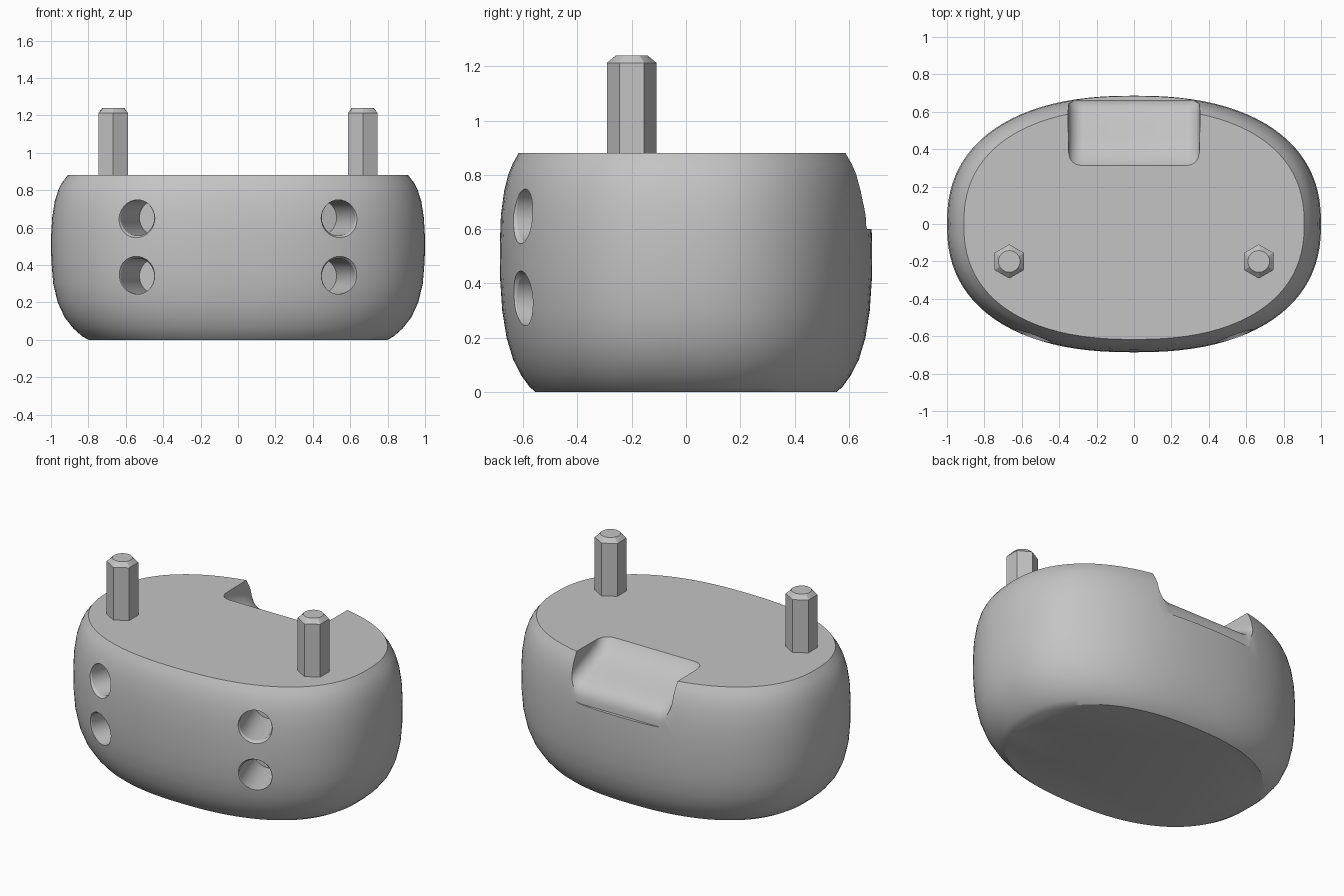
import bpy, bmesh, math
from mathutils import Matrix, Vector

cube = bpy.data.objects.get("Cube")
if cube:
    bpy.data.objects.remove(cube, do_unlink=True)

grey = bpy.data.materials.new("plain grey")
grey.use_nodes = True
GREY = (0.55, 0.55, 0.55, 1)
grey.diffuse_color = GREY
grey.node_tree.nodes["Principled BSDF"].inputs["Base Color"].default_value = GREY


def loft(name, rings):
    """Skin closed rings of equal length and cap both ends."""
    bm = bmesh.new()
    loops = [[bm.verts.new(p) for p in ring] for ring in rings]
    n = len(loops[0])
    for a, b in zip(loops, loops[1:]):
        for i in range(n):
            j = (i + 1) % n
            bm.faces.new((a[i], a[j], b[j], b[i]))
    bm.faces.new(loops[0])
    bm.faces.new(loops[-1])
    bmesh.ops.recalc_face_normals(bm, faces=bm.faces)
    mesh = bpy.data.meshes.new(name)
    bm.to_mesh(mesh)
    bm.free()
    mesh.materials.append(grey)
    obj = bpy.data.objects.new(name, mesh)
    bpy.context.collection.objects.link(obj)
    return obj


def smooth(obj, angle):
    bpy.ops.object.select_all(action="DESELECT")
    obj.select_set(True)
    bpy.context.view_layer.objects.active = obj
    bpy.ops.object.shade_smooth_by_angle(angle=math.radians(angle))


def cut(obj, cutter):
    bpy.context.view_layer.objects.active = obj
    mod = obj.modifiers.new("cut", "BOOLEAN")
    mod.operation, mod.solver, mod.object = "DIFFERENCE", "EXACT", cutter
    bpy.ops.object.modifier_apply(modifier=mod.name)
    bpy.data.objects.remove(cutter, do_unlink=True)


def oval(a, b, z, n=96, power=2.34):
    """Slightly squared oval ring."""
    ring = []
    for i in range(n):
        c, s = math.cos(math.tau * i / n), math.sin(math.tau * i / n)
        ring.append((a * math.copysign(abs(c) ** (2 / power), c),
                     b * math.copysign(abs(s) ** (2 / power), s), z))
    return ring


# Rounded oval body: height, half width, half depth
profile = [(0, .80, .555), (.02, .835, .577), (.06, .88, .606), (.12, .927, .637),
           (.2, .964, .661), (.3, .988, .677), (.42, .998, .685), (.54, 1, .686),
           (.65, .994, .682), (.74, .98, .67), (.8, .961, .655), (.84, .941, .639),
           (.88, .91, .617)]
body = loft("body", [oval(a, b, z) for z, a, b in profile])


# Sloping rear notch with filleted sides: depth position, floor height
def notch_section(y, z, half=.35, r=.08, steps=8):
    side = [(half - r + r * math.sin(t), z + r - r * math.cos(t))
            for t in (math.pi / 2 * i / steps for i in range(steps + 1))]
    side.append((half + .01, 1.1))
    return [(x, y, h) for x, h in side] + [(-x, y, h) for x, h in reversed(side)]


floor = [(.30, .90), (.32, .868), (.35, .835), (.40, .797), (.47, .766), (.54, .742),
         (.60, .716), (.635, .693), (.655, .664), (.662, .635), (.664, .60), (.8, .60)]
cut(body, loft("notch_cutter", [notch_section(y, z) for y, z in floor]))

# Blind holes in the front, angled toward the middle, with a chamfered rim
TILT = .34
hole_profile = [(.1, .108), (0, .106), (-.015, .096), (-.32, .096)]
for side in (-1, 1):
    for z in (.652, .34):
        axis = Vector((side * math.sin(TILT), -math.cos(TILT), 0))
        place = Matrix.Translation((side * .543, -.606, z)) @ axis.to_track_quat("Z", "Y").to_matrix().to_4x4()
        rings = [[place @ Vector((r * math.cos(math.tau * i / 32), r * math.sin(math.tau * i / 32), d))
                  for i in range(32)] for d, r in hole_profile]
        cut(body, loft("hole_cutter", rings))
smooth(body, 32)


# Hexagonal pins with a chamfered round top
def hex_ring(x, y, z, apothem, rounded=False, n=24):
    ring = []
    for i in range(n):
        t = math.tau * i / n
        off = (t + math.pi / 6) % (math.pi / 3) - math.pi / 6
        r = apothem if rounded else apothem / math.cos(off)
        ring.append((x + r * math.cos(t), y + r * math.sin(t), z))
    return ring


for name, x in (("left_pin", .667), ("right_pin", -.667)):
    pin = loft(name, [hex_ring(x, -.2, .86, .079), hex_ring(x, -.2, 1.213, .079),
                      hex_ring(x, -.2, 1.24, .058, True)])
    smooth(pin, 25)
